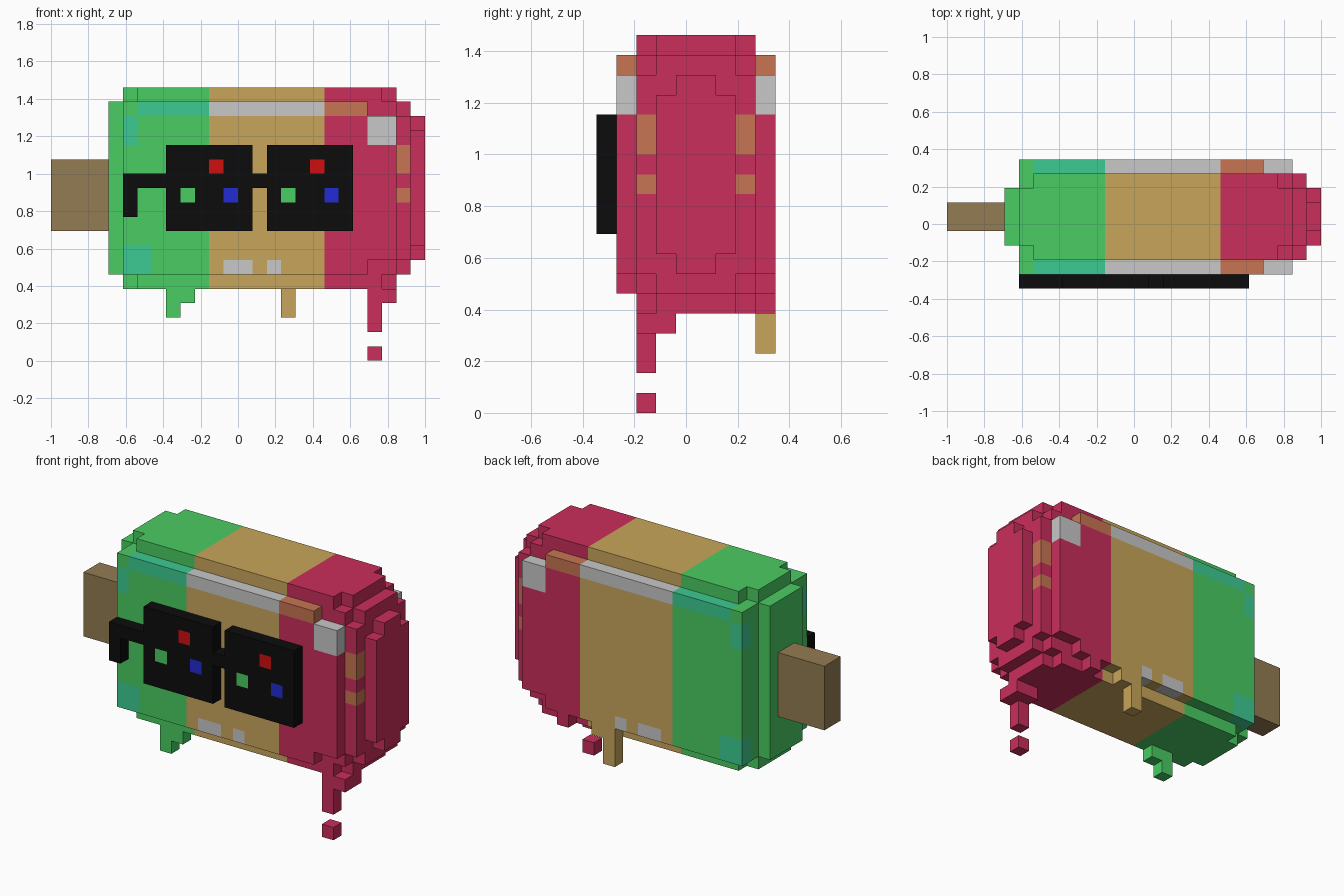
import bpy
import bmesh

if "Cube" in bpy.data.objects:
    bpy.data.objects.remove(bpy.data.objects["Cube"])

U = 1 / 13  # size of one block

# sRGB colours of the model
COLOURS = {
    "green": (74, 204, 98), "gold": (201, 166, 91), "pink": (202, 46, 91),
    "teal": (60, 203, 146), "light_grey": (200, 200, 200), "orange": (200, 117, 82),
    "brown": (147, 124, 82), "black": (12, 12, 12), "red": (206, 16, 16),
    "blue": (34, 44, 210),
}
NAMES = list(COLOURS)


def linear(c):
    c /= 255
    return c / 12.92 if c <= 0.04045 else ((c + 0.055) / 1.055) ** 2.4


MATS = []
for name, rgb in COLOURS.items():
    m = bpy.data.materials.new(name)
    m.diffuse_color = (*[linear(c) for c in rgb], 1)
    m.use_nodes = True
    m.node_tree.nodes["Principled BSDF"].inputs["Base Color"].default_value = m.diffuse_color
    MATS.append(m)


def band(i):
    """Three flavour bands along x."""
    return "green" if i < -2 else "gold" if i < 6 else "pink"


def fill(cells, x, y, z, colour=None):
    """Add a box of blocks; without a colour it takes the flavour band."""
    for i in range(*x):
        for j in range(*y):
            for k in range(*z):
                cells[i, j, k] = colour or band(i)


def paint(cells, x, y, z, colour):
    """Recolour existing blocks inside a box."""
    for (i, j, k) in cells:
        if x[0] <= i < x[1] and y[0] <= j < y[1] and z[0] <= k < z[1]:
            cells[i, j, k] = colour


def build(name, cells):
    """Skin the blocks with outer faces only, then merge flat areas."""
    bm = bmesh.new()
    verts = {}

    def vert(p):
        if p not in verts:
            verts[p] = bm.verts.new((p[0] * U, (p[1] - 4.5) * U, p[2] * U))
        return verts[p]

    for cell, colour in cells.items():
        for axis in range(3):
            for side in (0, 1):
                nb = list(cell)
                nb[axis] += 2 * side - 1
                if tuple(nb) in cells:
                    continue
                a, b = (axis + 1) % 3, (axis + 2) % 3
                ring = []
                for da, db in ((0, 0), (1, 0), (1, 1), (0, 1)):
                    p = list(cell)
                    p[axis] += side
                    p[a] += da
                    p[b] += db
                    ring.append(vert(tuple(p)))
                face = bm.faces.new(ring if side else ring[::-1])
                face.material_index = NAMES.index(colour)
    bmesh.ops.dissolve_limit(bm, angle_limit=0.01, verts=bm.verts[:],
                             edges=bm.edges[:], delimit={'MATERIAL'})
    bmesh.ops.triangulate(bm, faces=[f for f in bm.faces if len(f.verts) > 4])
    mesh = bpy.data.meshes.new(name)
    bm.to_mesh(mesh)
    bm.free()
    for m in MATS:
        mesh.materials.append(m)
    bpy.context.collection.objects.link(bpy.data.objects.new(name, mesh))


# Ice bar body with stepped corners
body = {}
fill(body, (-8, 11), (2, 8), (6, 18))
fill(body, (-8, 11), (1, 9), (7, 17))
fill(body, (-8, 9), (1, 9), (6, 18))
fill(body, (-7, 10), (2, 8), (5, 19))
fill(body, (-8, 11), (3, 7), (5, 19))
fill(body, (-9, -8), (3, 7), (6, 18))
fill(body, (11, 12), (2, 8), (7, 17))
fill(body, (11, 12), (3, 7), (6, 18))
fill(body, (12, 13), (3, 7), (8, 16))
fill(body, (12, 13), (4, 6), (7, 17))

# Highlights, the same on front and back
for y in ((1, 2), (8, 9)):
    paint(body, (-7, -2), y, (17, 18), "teal")
    paint(body, (-8, -7), y, (15, 17), "teal")
    paint(body, (-8, -6), y, (6, 8), "teal")
    paint(body, (-2, 6), y, (17, 18), "light_grey")
    paint(body, (-1, 1), y, (6, 7), "light_grey")
    paint(body, (2, 3), y, (6, 7), "light_grey")
    paint(body, (6, 9), y, (17, 18), "orange")
    paint(body, (9, 11), y, (15, 17), "light_grey")
for y in ((2, 3), (7, 8)):
    paint(body, (11, 12), y, (13, 15), "orange")
    paint(body, (11, 12), y, (11, 12), "orange")
build("ice_body", body)

# Melting drips under the body
drip = {}
fill(drip, (-5, -4), (2, 3), (3, 5))
fill(drip, (-4, -3), (2, 3), (4, 5))
build("green_drip", drip)

drip = {}
fill(drip, (3, 4), (8, 9), (3, 6))
fill(drip, (4, 5), (8, 9), (5, 6))
build("gold_drip", drip)

drip = {}
fill(drip, (9, 11), (2, 4), (4, 5))
fill(drip, (9, 10), (2, 3), (2, 4))
build("pink_drip", drip)

drip = {}
fill(drip, (7, 8), (8, 9), (5, 6))
build("pink_back_drip", drip)

drop = {}
fill(drop, (9, 10), (2, 3), (0, 1))
build("falling_drop", drop)

# Wooden stick
stick = {}
fill(stick, (-13, -9), (4, 6), (9, 14), "brown")
build("stick", stick)

# Glasses with coloured reflections
glasses = {}
for x in (-5, 2):
    fill(glasses, (x, x + 6), (0, 1), (9, 15), "black")
    fill(glasses, (x + 3, x + 4), (0, 1), (13, 14), "red")
    fill(glasses, (x + 1, x + 2), (0, 1), (11, 12), "green")
    fill(glasses, (x + 4, x + 5), (0, 1), (11, 12), "blue")
fill(glasses, (1, 2), (0, 1), (12, 13), "black")
fill(glasses, (-8, -5), (0, 1), (12, 13), "black")
fill(glasses, (-8, -7), (0, 1), (10, 12), "black")
# the second lens has its red dot over the nearer column
build("glasses", glasses)
